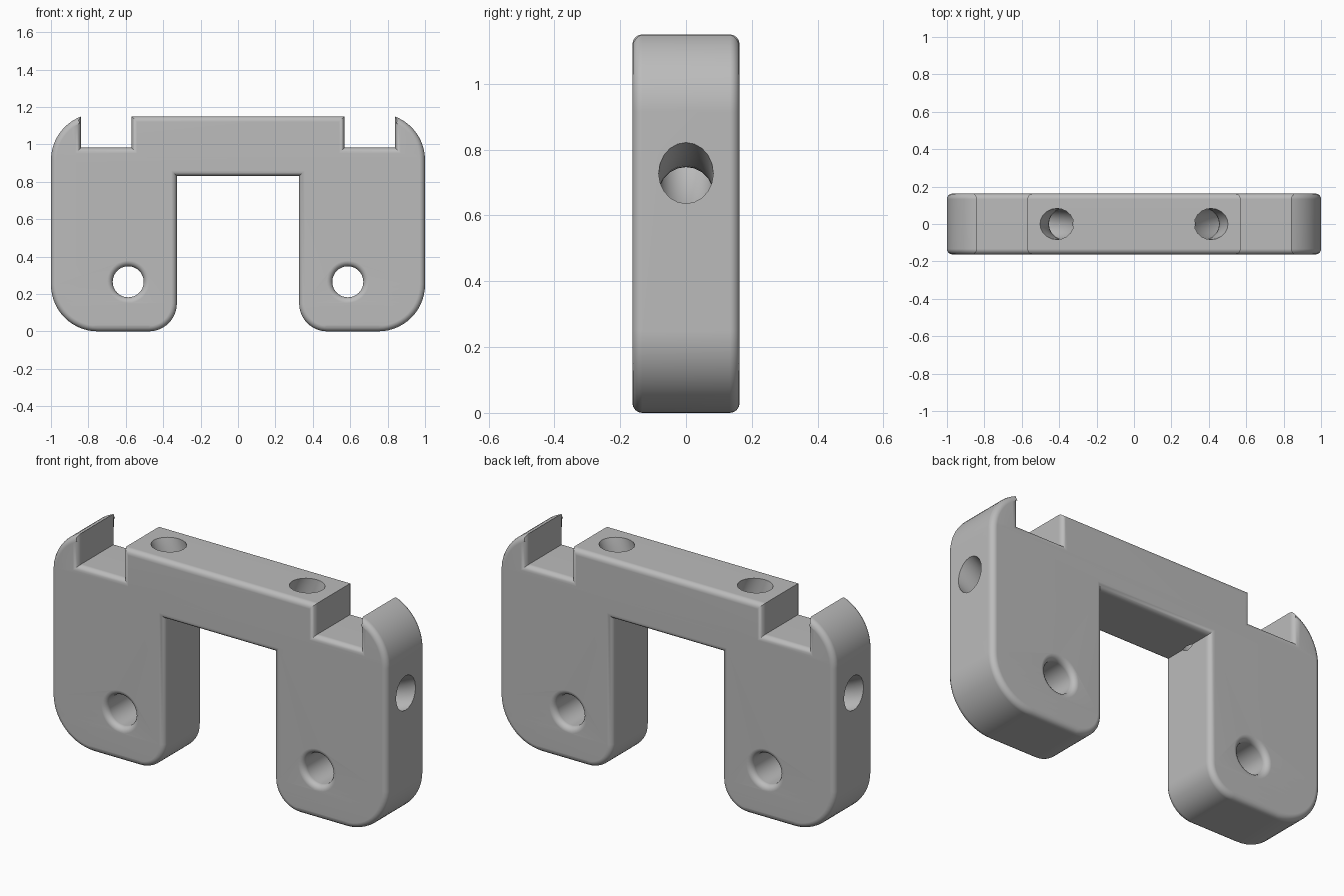
import bpy, bmesh
from math import sin, cos, pi, radians
from mathutils import Vector

cube = bpy.data.objects.get("Cube")
if cube:
    bpy.data.objects.remove(cube, do_unlink=True)

HALF_DEPTH = 0.163
ROUND = 0.03
HOLE_R = 0.083

grey = bpy.data.materials.new("plain grey")
grey.use_nodes = True
colour = (0.5, 0.5, 0.5, 1)
grey.diffuse_color = colour
grey.node_tree.nodes["Principled BSDF"].inputs["Base Color"].default_value = colour


def arc(cx, cz, r, start, end, steps=14):
    """Points along an arc, angles in degrees."""
    angles = [radians(start + (end - start) * i / steps) for i in range(steps + 1)]
    return [(cx + r * cos(a), cz + r * sin(a)) for a in angles]


def make_curve(name, dims, loops, cyclic):
    curve = bpy.data.curves.new(name, 'CURVE')
    curve.dimensions = dims
    for pts in loops:
        spline = curve.splines.new('POLY')
        spline.points.add(len(pts) - 1)
        for point, co in zip(spline.points, pts):
            point.co = (co[0], co[1], 0, 1)
        spline.use_cyclic_u = cyclic
    obj = bpy.data.objects.new(name, curve)
    bpy.context.collection.objects.link(obj)
    obj.rotation_euler.x = pi / 2
    return obj


def activate(obj):
    bpy.ops.object.select_all(action='DESELECT')
    obj.select_set(True)
    bpy.context.view_layer.objects.active = obj


def to_solid(obj):
    """Turn a curve into a closed mesh."""
    activate(obj)
    bpy.ops.object.convert(target='MESH')
    obj = bpy.context.object
    bpy.ops.object.transform_apply(location=False, rotation=True, scale=False)
    bm = bmesh.new()
    bm.from_mesh(obj.data)
    bmesh.ops.remove_doubles(bm, verts=bm.verts, dist=0.0002)
    bmesh.ops.recalc_face_normals(bm, faces=bm.faces)
    bm.to_mesh(obj.data)
    bm.free()
    return obj


# Bracket outline: right half from the slot round to the top, then mirrored
half = [(0.327, 0.83)]
half += arc(0.327 + 0.15, 0.15, 0.15, 180, 270)
half += arc(0.75, 0.25, 0.25, 270, 360)
half += arc(0.75, 0.915, 0.25, 0, 69)
half += [(0.84, 0.982), (0.57, 0.982), (0.57, 1.15)]
outline = half + [(-x, z) for x, z in reversed(half)]

# Screw holes share the rounded rim of the outline
holes = [arc(side * 0.587, 0.265, HOLE_R, 0, 360 - 360 / 40, 39) for side in (1, -1)]

bracket = make_curve("bracket", '2D', [outline] + holes, True)
bracket.data.fill_mode = 'BOTH'
bracket.data.extrude = HALF_DEPTH - ROUND
bracket.data.bevel_depth = ROUND
bracket.data.bevel_resolution = 3
bracket.data.offset = -ROUND
bracket = to_solid(bracket)

# Curved tunnels from each outer side up to the top face
a, b, c, d = map(Vector, ((1, 0.728), (0.66, 0.55), (0.24, 0.76), (0.412, 1.15)))
path = [a + (a - b) * 0.3]
for i in range(25):
    t = i / 24
    s = 1 - t
    path.append(a * s**3 + b * 3 * s * s * t + c * 3 * s * t * t + d * t**3)
path.append(d + (d - c) * 0.3)

for side in (1, -1):
    tunnel = make_curve("tunnel_cutter", '3D', [[(side * p.x, p.y) for p in path]], False)
    tunnel.data.bevel_depth = HOLE_R
    tunnel.data.bevel_resolution = 8
    tunnel.data.use_fill_caps = True
    tunnel = to_solid(tunnel)
    tunnel.hide_render = True
    cut = bracket.modifiers.new("tunnel", 'BOOLEAN')
    cut.operation = 'DIFFERENCE'
    cut.solver = 'EXACT'
    cut.object = tunnel
    activate(bracket)
    bpy.ops.object.modifier_apply(modifier=cut.name)
    bpy.data.objects.remove(tunnel, do_unlink=True)

bracket.data.materials.clear()
bracket.data.materials.append(grey)
activate(bracket)
bpy.ops.object.shade_smooth_by_angle(angle=radians(30))
weighted = bracket.modifiers.new("clean_shading", 'WEIGHTED_NORMAL')
weighted.keep_sharp = True
